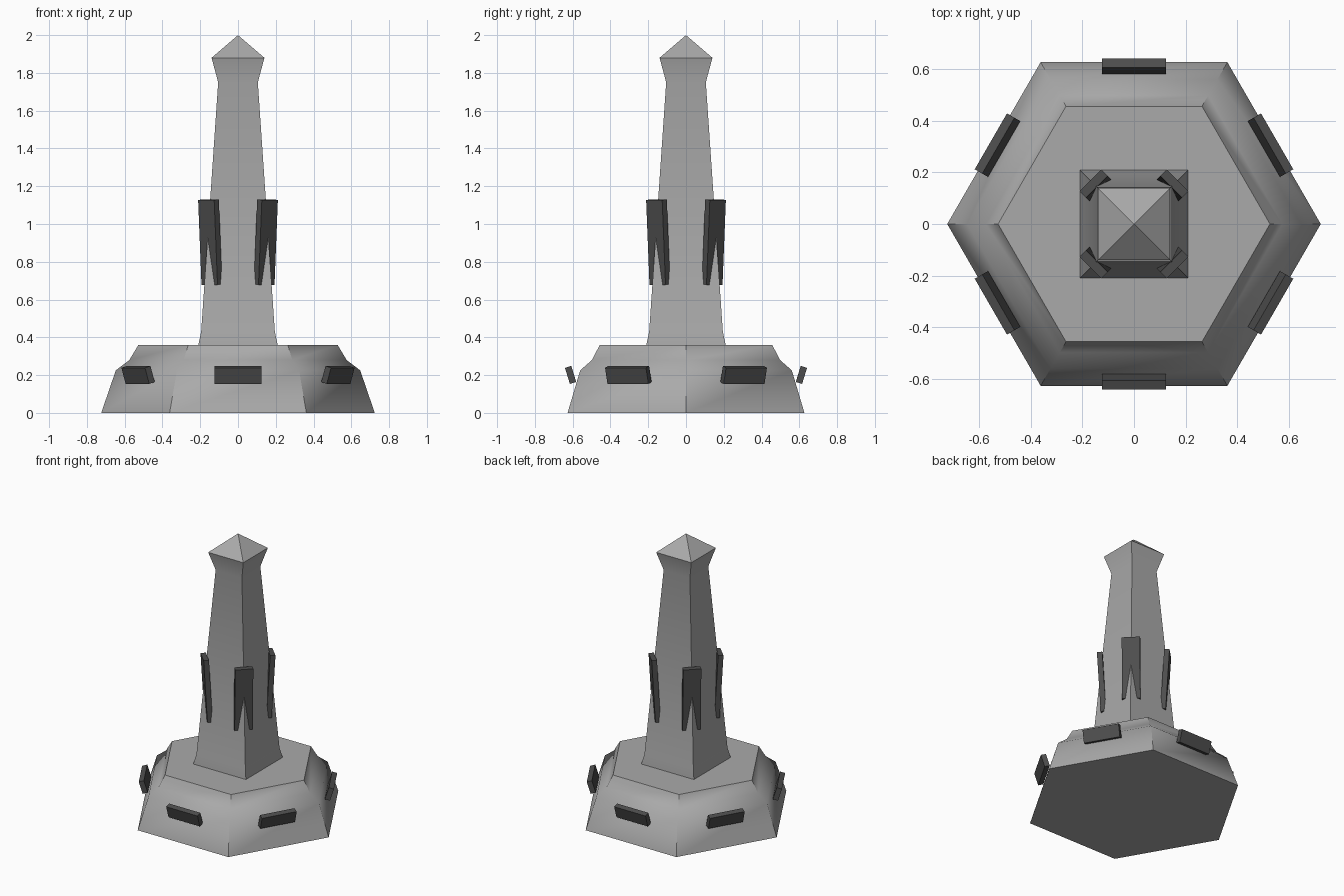
import bpy, bmesh, math
from mathutils import Matrix

if "Cube" in bpy.data.objects:
    bpy.data.objects.remove(bpy.data.objects["Cube"])


def material(name, v):
    m = bpy.data.materials.new(name)
    m.diffuse_color = (v, v, v, 1)
    m.use_nodes = True
    m.node_tree.nodes["Principled BSDF"].inputs["Base Color"].default_value = m.diffuse_color
    return m


stone = material("light grey stone", 0.40)
dark = material("dark grey plate", 0.075)


def finish(name, bm, mat, smooth=False):
    bmesh.ops.recalc_face_normals(bm, faces=bm.faces)
    me = bpy.data.meshes.new(name)
    bm.to_mesh(me)
    bm.free()
    ob = bpy.data.objects.new(name, me)
    bpy.context.collection.objects.link(ob)
    me.materials.append(mat)
    if smooth:
        bpy.ops.object.select_all(action='DESELECT')
        bpy.context.view_layer.objects.active = ob
        ob.select_set(True)
        bpy.ops.object.shade_smooth_by_angle(angle=math.radians(40))
    return ob


def tower(name, profile, sides, start, mat, apex=None):
    """Stack of polygon rings given as (corner radius, height)."""
    bm = bmesh.new()
    rings = []
    for r, z in profile:
        angles = [start + 2 * math.pi * i / sides for i in range(sides)]
        rings.append([bm.verts.new((r * math.cos(a), r * math.sin(a), z)) for a in angles])
    bm.faces.new(rings[0])
    for lo, hi in zip(rings, rings[1:]):
        for i in range(sides):
            j = (i + 1) % sides
            bm.faces.new((lo[i], lo[j], hi[j], hi[i]))
    if apex is None:
        bm.faces.new(rings[-1])
    else:
        tip = bm.verts.new((0, 0, apex))
        for i in range(sides):
            bm.faces.new((rings[-1][i], rings[-1][(i + 1) % sides], tip))
    return finish(name, bm, mat, True)


def plates(name, count, start, size, dist, z, tilt, mat):
    """Ring of thin boxes, each leaning outward at the top."""
    for i in range(count):
        bm = bmesh.new()
        m = (Matrix.Rotation(start + 2 * math.pi * i / count, 4, 'Z')
             @ Matrix.Translation((dist, 0, z))
             @ Matrix.Rotation(tilt, 4, 'Y')
             @ Matrix.Diagonal((*size, 1)))
        bmesh.ops.create_cube(bm, size=1, matrix=m)
        finish(f"{name}_{i + 1}", bm, mat)


# Hexagonal base with a sloped shoulder
tower("base", [(0.724, 0), (0.647, 0.225), (0.575, 0.28), (0.527, 0.36)], 6, 0, stone)

# Square tapering shaft with flared foot and pointed cap
D = math.sqrt(2)
tower("shaft", [(0.21 * D, 0.35), (0.21 * D, 0.36), (0.195 * D, 0.43),
                (0.105 * D, 1.75), (0.14 * D, 1.88)], 4, math.pi / 4, stone, 2.0)

# Plates around the base and on the shaft corners
plates("base_plate", 6, math.pi / 6, (0.035, 0.25, 0.089), 0.611, 0.201, math.radians(17), dark)
plates("corner_plate", 4, math.pi / 4, (0.035, 0.12, 0.45), 0.2085, 0.904, math.radians(3.2), dark)
